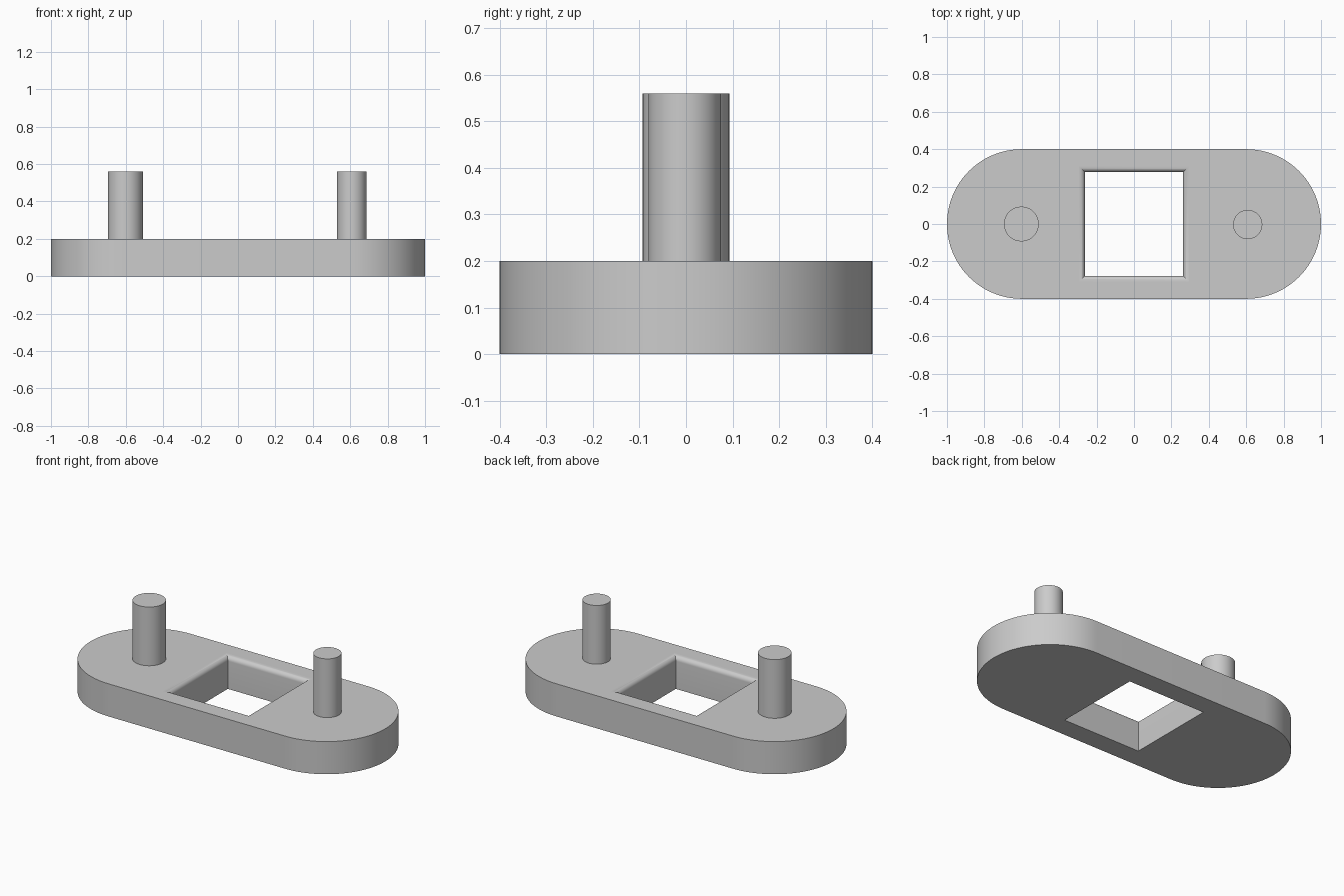
import bpy
import bmesh
import math

if "Cube" in bpy.data.objects:
    bpy.data.objects.remove(bpy.data.objects["Cube"], do_unlink=True)

grey = bpy.data.materials.new("plain grey")
grey.use_nodes = True
colour = (0.6, 0.6, 0.6, 1)
grey.diffuse_color = colour
grey.node_tree.nodes["Principled BSDF"].inputs["Base Color"].default_value = colour

THICK = 0.2
PEG_TOP = 0.56


def finish(bm, name):
    """Smooth the walls, keep level faces flat and hard edges sharp."""
    bmesh.ops.recalc_face_normals(bm, faces=bm.faces)
    for f in bm.faces:
        f.smooth = abs(f.normal.z) < 0.999
    for e in bm.edges:
        e.smooth = e.calc_face_angle(0) < math.radians(30)
    mesh = bpy.data.meshes.new(name)
    bm.to_mesh(mesh)
    bm.free()
    mesh.materials.append(grey)
    obj = bpy.data.objects.new(name, mesh)
    bpy.context.collection.objects.link(obj)
    return obj


def ring(bm, points, z):
    return [bm.verts.new((x, y, z)) for x, y in points]


def bridge(bm, a, b):
    n = len(a)
    for i in range(n):
        j = (i + 1) % n
        bm.faces.new((a[i], a[j], b[j], b[i]))


def stadium(centre, radius, steps):
    pts = []
    for side, start in ((1, -math.pi / 2), (-1, math.pi / 2)):
        for i in range(steps + 1):
            a = start + math.pi * i / steps
            pts.append((side * centre + radius * math.cos(a), radius * math.sin(a)))
    return pts


def rectangle(grow):
    x, y = 0.263 + grow, 0.277 + grow
    return [(-x, -y), (x, -y), (x, y), (-x, y)]


def cap(bm, outer, inner):
    edges = []
    for loop in (outer, inner):
        for i in range(len(loop)):
            edges.append(bm.edges.get((loop[i - 1], loop[i])))
    bmesh.ops.triangle_fill(bm, use_beauty=True, use_dissolve=False, edges=edges)


# Base plate: rounded ends, square window with a rolled upper rim
bm = bmesh.new()
outline = stadium(0.6, 0.4, 48)
outer = [ring(bm, outline, z) for z in (0, THICK)]
bridge(bm, *outer)

fillet, steps = 0.03, 8
hole = [ring(bm, rectangle(0), 0)]
for i in range(steps + 1):
    a = math.pi / 2 * i / steps
    hole.append(ring(bm, rectangle(fillet * (1 - math.cos(a))),
                     THICK - fillet * (1 - math.sin(a))))
for low, high in zip(hole, hole[1:]):
    bridge(bm, low, high)
cap(bm, outer[0], hole[0])
cap(bm, outer[1], hole[-1])
finish(bm, "base_plate")


# Pegs: the right one is thicker
def peg(name, x, y, radius):
    bm = bmesh.new()
    sink = 0.02
    depth = PEG_TOP - THICK + sink
    bmesh.ops.create_cone(bm, cap_ends=True, segments=64, radius1=radius,
                          radius2=radius, depth=depth)
    obj = finish(bm, name)
    obj.location = (x, y, PEG_TOP - depth / 2)


peg("right_peg", -0.602, 0.0, 0.093)
peg("left_peg", 0.608, -0.003, 0.078)
